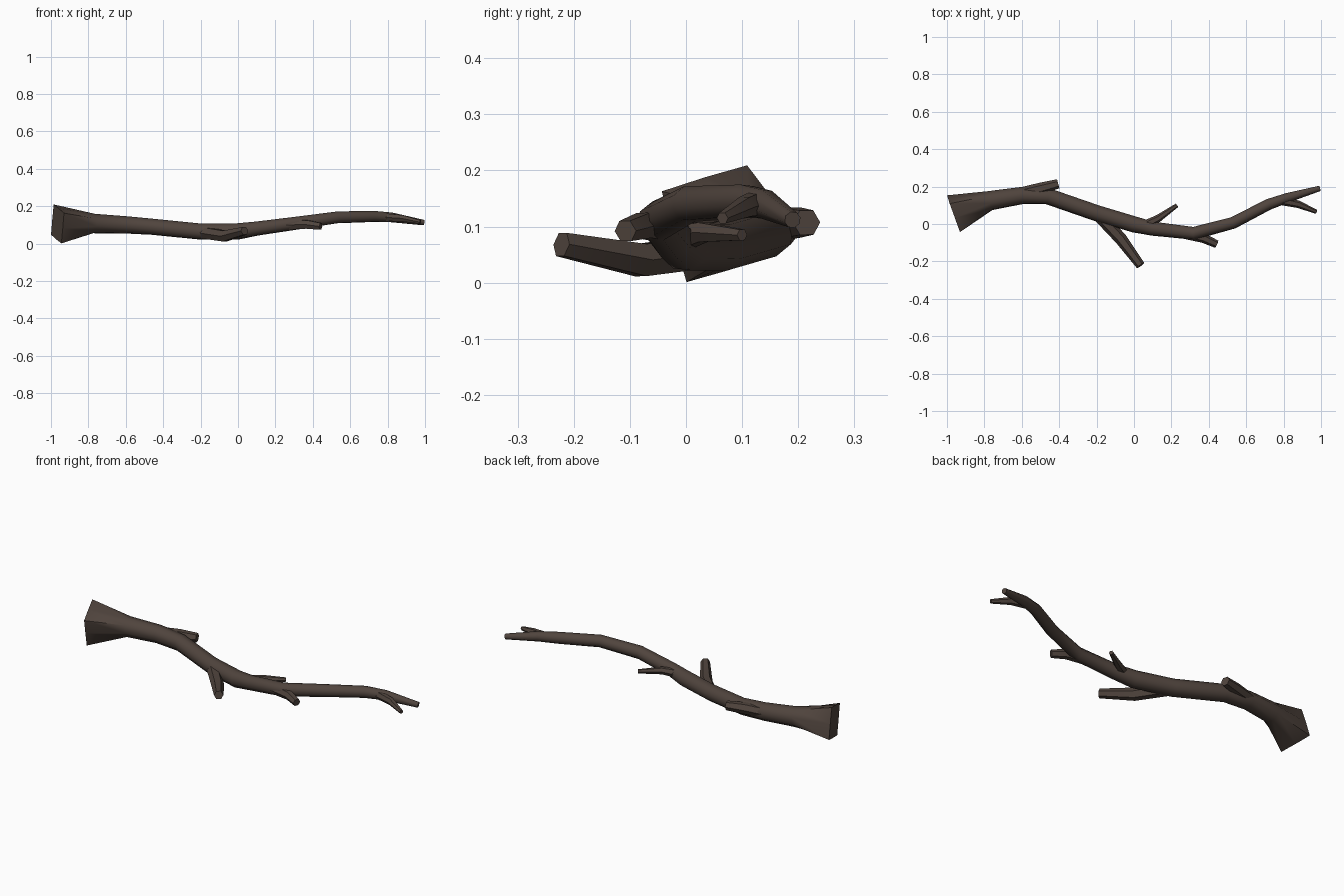
import bpy, bmesh, math
from mathutils import Vector

cube = bpy.data.objects.get("Cube")
if cube:
    bpy.data.objects.remove(cube, do_unlink=True)

bark = bpy.data.materials.new("dark_bark")
bark.use_nodes = True
BARK_COLOUR = (0.08, 0.058, 0.047, 1)
bark.diffuse_color = BARK_COLOUR
shader = next(n for n in bark.node_tree.nodes if n.type == 'BSDF_PRINCIPLED')
shader.inputs["Base Color"].default_value = BARK_COLOUR
shader.inputs["Roughness"].default_value = 0.9


def limb(name, path, sides=8, square_start=False):
    """Tapered tube along (x, y, z, radius) stations, with flat capped ends."""
    centres = [Vector(p[:3]) for p in path]
    bm = bmesh.new()
    rings = []
    for i, centre in enumerate(centres):
        before, after = centres[max(i - 1, 0)], centres[min(i + 1, len(path) - 1)]
        tangent = (after - before).normalized()
        side = Vector((0, 0, 1)).cross(tangent).normalized()
        up = tangent.cross(side)
        ring = []
        for k in range(sides):
            a = math.radians(61) + math.tau * k / sides
            r = path[i][3]
            # pull alternate corners in so the broken end is square
            if square_start and i == 0 and k % 2:
                r *= 0.72
            ring.append(bm.verts.new(centre + (side * math.cos(a) + up * math.sin(a)) * r))
        rings.append(ring)
    for a, b in zip(rings, rings[1:]):
        for k in range(sides):
            n = (k + 1) % sides
            bm.faces.new((a[k], a[n], b[n], b[k]))
    bm.faces.new(rings[0][::-1])
    bm.faces.new(rings[-1])
    bmesh.ops.recalc_face_normals(bm, faces=bm.faces)
    mesh = bpy.data.meshes.new(name)
    bm.to_mesh(mesh)
    bm.free()
    mesh.materials.append(bark)
    obj = bpy.data.objects.new(name, mesh)
    bpy.context.collection.objects.link(obj)
    bpy.ops.object.select_all(action='DESELECT')
    obj.select_set(True)
    bpy.context.view_layer.objects.active = obj
    bpy.ops.object.shade_smooth_by_angle(angle=math.radians(50))
    return obj


# Main stem, flared at the broken end
limb("main_stem", [
    (-0.965, 0.055, 0.105, 0.119), (-0.77, 0.125, 0.107, 0.054),
    (-0.6, 0.152, 0.1, 0.048), (-0.46, 0.148, 0.09, 0.045),
    (-0.2, 0.058, 0.064, 0.045), (0, -0.002, 0.065, 0.045),
    (0.1, -0.025, 0.08, 0.039), (0.32, -0.05, 0.11, 0.036),
    (0.53, 0.006, 0.14, 0.033), (0.72, 0.105, 0.145, 0.031),
    (0.82, 0.14, 0.14, 0.027), (0.993, 0.19, 0.112, 0.015)],
    square_start=True)

# Snapped stub on the back
limb("back_stub", [(-0.65, 0.155, 0.1, 0.03), (-0.5, 0.19, 0.107, 0.031),
                   (-0.405, 0.215, 0.107, 0.025)], 6)

# Long branch on the front
limb("front_branch", [(-0.2, 0.06, 0.06, 0.035), (-0.07, -0.08, 0.04, 0.033),
                      (0.035, -0.222, 0.068, 0.024)], 6)

# Small twigs
limb("back_twig", [(0.03, -0.02, 0.075, 0.026), (0.13, 0.03, 0.09, 0.02),
                   (0.23, 0.1, 0.085, 0.011)], 6)
limb("front_twig", [(0.25, -0.045, 0.1, 0.03), (0.37, -0.075, 0.102, 0.026),
                    (0.442, -0.108, 0.092, 0.021)], 6)
limb("tip_fork", [(0.77, 0.128, 0.142, 0.024), (0.88, 0.105, 0.135, 0.02),
                  (0.975, 0.065, 0.115, 0.011)], 6)
